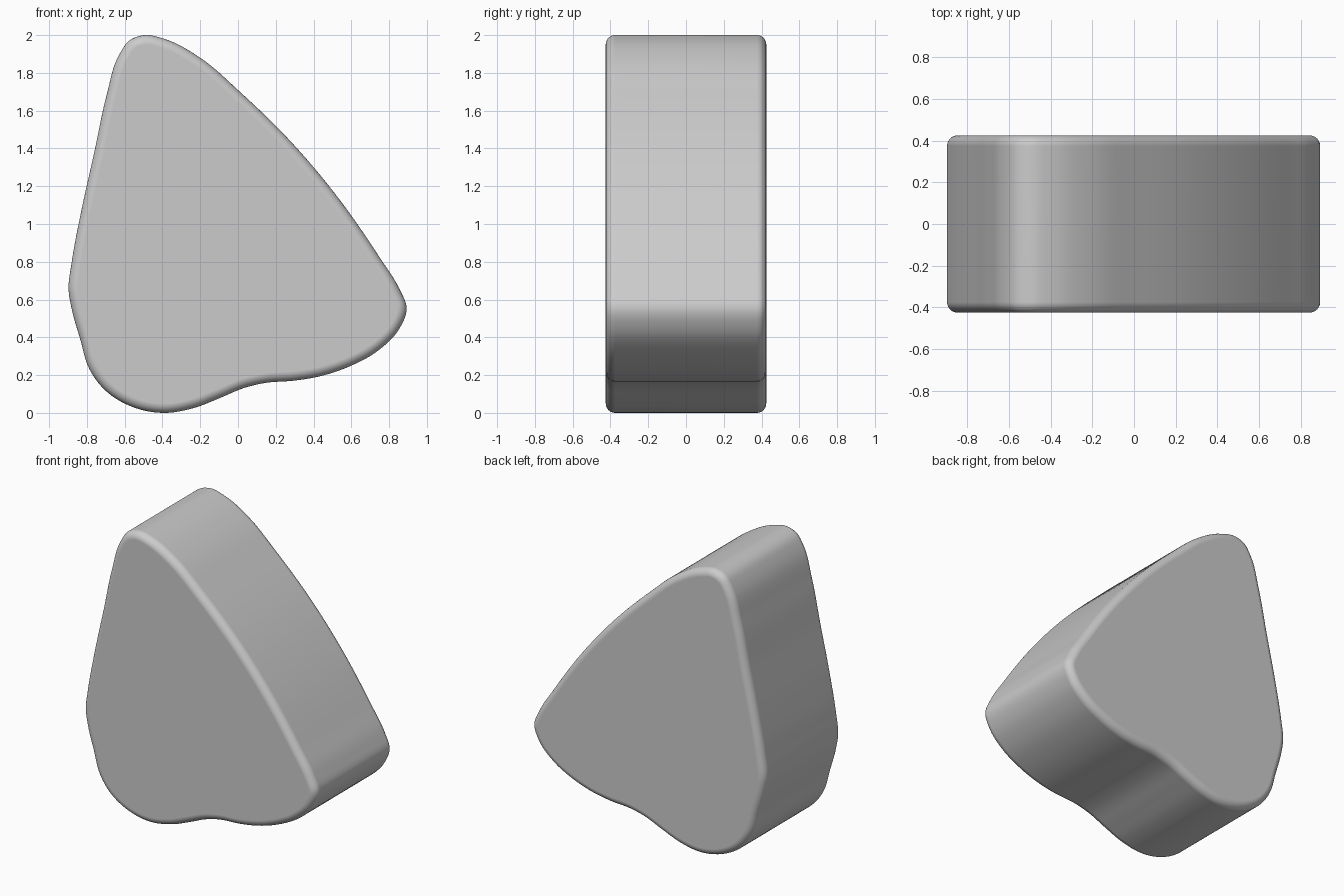
import bpy, bmesh, math
from mathutils import Vector
from mathutils.geometry import interpolate_bezier

if "Cube" in bpy.data.objects:
    bpy.data.objects.remove(bpy.data.objects["Cube"])

HALF_DEPTH = 0.425
ROUND = 0.05
STEPS = 6      # samples per outline span
ARC = 6        # segments in the rounded rim

# Outline seen from the front (x, z), clockwise from the tip
OUTLINE = [
    (-.495, 2.0), (-.39, 1.98), (-.20, 1.88), (.01, 1.70), (.27, 1.447),
    (.537, 1.13), (.75, .823), (.855, .655), (.893, .553), (.855, .447),
    (.75, .336), (.59, .246), (.43, .193), (.30, .171), (.14, .158),
    (.035, .133), (-.10, .077), (-.23, .027), (-.40, 0), (-.575, .038),
    (-.706, .122), (-.786, .23), (-.835, .389), (-.88, .548), (-.897, .653),
    (-.88, .80), (-.828, 1.077), (-.76, 1.384), (-.696, 1.68),
    (-.627, 1.90), (-.574, 1.972),
]


def smooth_loop(pts):
    """Closed smooth curve through the points."""
    p = [Vector((x, 0, z)) for x, z in pts]
    n = len(p)
    tan = []
    for i in range(n):
        a, b = p[i] - p[i - 1], p[(i + 1) % n] - p[i]
        # chord-weighted tangent
        tan.append((a / a.length * b.length + b / b.length * a.length).normalized())
    out = []
    for i in range(n):
        j = (i + 1) % n
        h = (p[j] - p[i]).length / 3
        out += interpolate_bezier(p[i], p[i] + tan[i] * h,
                                  p[j] - tan[j] * h, p[j], STEPS + 1)[:-1]
    return out


loop = smooth_loop(OUTLINE)
n = len(loop)
inward = []
for i in range(n):
    t = (loop[(i + 1) % n] - loop[i - 1]).normalized()
    inward.append(Vector((t.z, 0, -t.x)))

# Rounded rim profile: (inset, y) from front face to back face
rim = [(ROUND * (1 - math.sin(a)), -HALF_DEPTH + ROUND * (1 - math.cos(a)))
       for a in (math.pi / 2 * k / ARC for k in range(ARC + 1))]
profile = rim + [(d, -y) for d, y in reversed(rim)]

# Thick slab body
bm = bmesh.new()
rings = [[bm.verts.new(p + m * d + Vector((0, y, 0))) for p, m in zip(loop, inward)]
         for d, y in profile]
for a, b in zip(rings, rings[1:]):
    for i in range(n):
        j = (i + 1) % n
        bm.faces.new((a[i], a[j], b[j], b[i]))
bm.faces.new(rings[0])
bm.faces.new(rings[-1])
bmesh.ops.recalc_face_normals(bm, faces=bm.faces)

mesh = bpy.data.meshes.new("rounded_slab")
bm.to_mesh(mesh)
bm.free()
slab = bpy.data.objects.new("rounded_slab", mesh)
bpy.context.collection.objects.link(slab)
bpy.context.view_layer.objects.active = slab
slab.select_set(True)
bpy.ops.object.shade_smooth()

# Keep the two big faces visually flat
wn = slab.modifiers.new("flat_faces", 'WEIGHTED_NORMAL')
wn.keep_sharp = True
